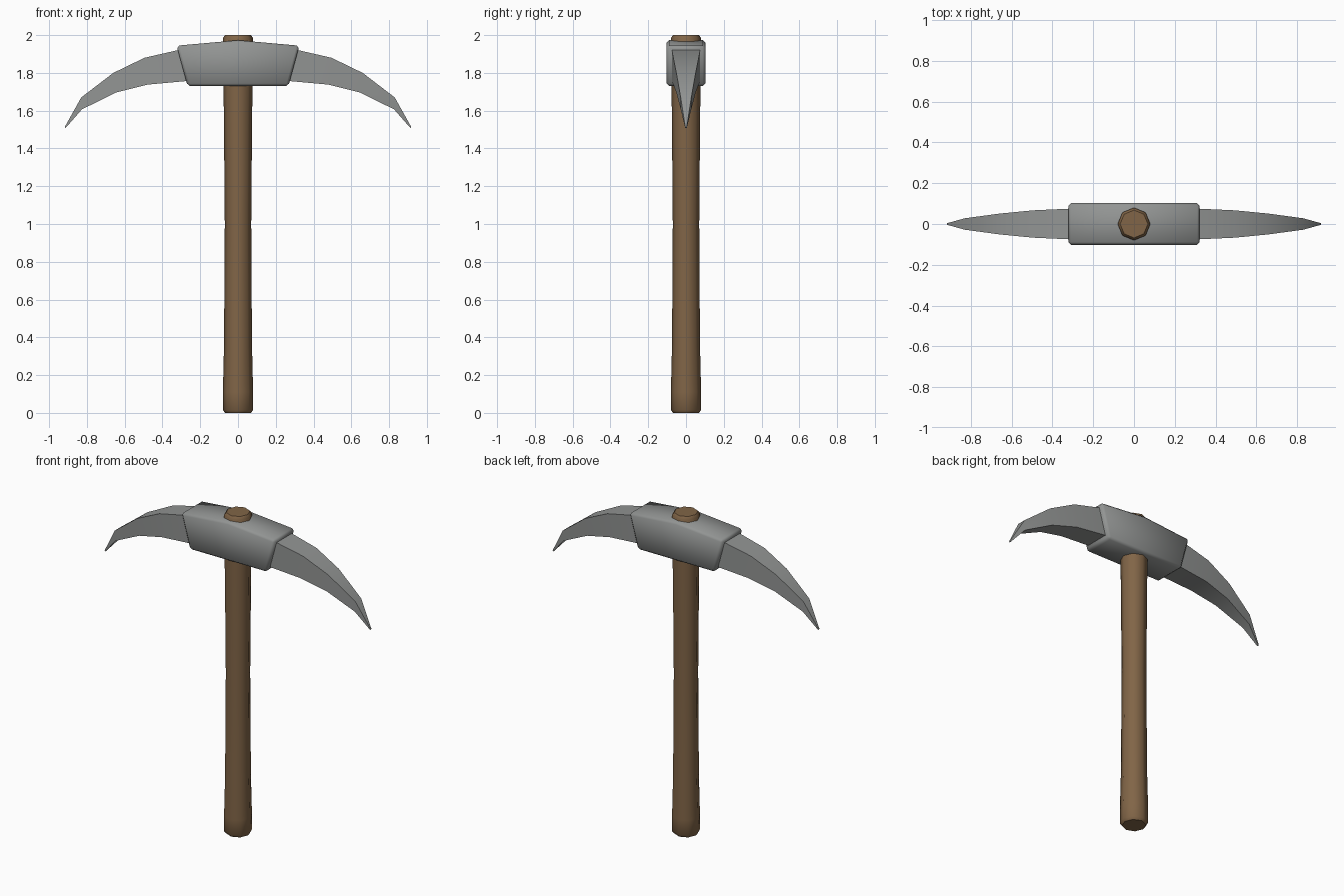
import bpy, bmesh, math

if "Cube" in bpy.data.objects:
    bpy.data.objects.remove(bpy.data.objects["Cube"])


def material(name, rgb):
    m = bpy.data.materials.new(name)
    m.diffuse_color = (*rgb, 1)
    m.use_nodes = True
    m.node_tree.nodes["Principled BSDF"].inputs["Base Color"].default_value = m.diffuse_color
    return m


WOOD = material("brown wood", (0.22, 0.13, 0.063))
IRON = material("grey iron", (0.29, 0.30, 0.295))


def loft(name, rings, mat, bevel=0.0, angle=40):
    """Skin a list of equal-length point rings and cap both ends."""
    bm = bmesh.new()
    loops = [[bm.verts.new(p) for p in ring] for ring in rings]
    n = len(loops[0])
    for a, b in zip(loops, loops[1:]):
        for i in range(n):
            j = (i + 1) % n
            bm.faces.new((a[i], a[j], b[j], b[i]))
    bm.faces.new(loops[0])
    bm.faces.new(loops[-1])
    bmesh.ops.recalc_face_normals(bm, faces=bm.faces)
    if bevel:
        edges = [e for e in bm.edges if e.calc_face_angle() > math.radians(20)]
        bmesh.ops.bevel(bm, geom=edges, offset=bevel, segments=1, affect='EDGES')
    mesh = bpy.data.meshes.new(name)
    bm.to_mesh(mesh)
    bm.free()
    mesh.materials.append(mat)
    ob = bpy.data.objects.new(name, mesh)
    bpy.context.collection.objects.link(ob)
    bpy.ops.object.select_all(action='DESELECT')
    ob.select_set(True)
    bpy.context.view_layer.objects.active = ob
    bpy.ops.object.shade_smooth_by_angle(angle=math.radians(angle))
    return ob


# Eight-sided handle, slightly waisted, with chamfered ends
profile = [(0, 0.068), (0.015, 0.08), (0.11, 0.08), (0.36, 0.074), (1.0, 0.07),
           (1.6, 0.075), (1.75, 0.078), (1.985, 0.08), (2.0, 0.068)]
loft("handle", [[(r * math.cos(k * math.pi / 4), r * math.sin(k * math.pi / 4), z)
                 for k in range(8)] for z, r in profile], WOOD, angle=50)

# Central socket block: peaked top, ends leaning inward towards the bottom
loft("head_socket", [[(x0, -0.103, 1.73), (x1, -0.103, zt), (x1, 0.103, zt), (x0, 0.103, 1.73)]
                     for x0, x1, zt in [(-0.267, -0.325, 1.944), (0, 0, 1.973),
                                        (0.267, 0.325, 1.944)]], IRON, bevel=0.014, angle=50)

# Curved tapering picks: top x, top z, bottom x, bottom z, half width
stations = [(0.22, 1.94, 0.20, 1.765, 0.077), (0.32, 1.92, 0.29, 1.755, 0.075),
            (0.495, 1.88, 0.478, 1.738, 0.067), (0.66, 1.80, 0.646, 1.696, 0.051),
            (0.83, 1.67, 0.826, 1.607, 0.028), (0.917, 1.514, 0.913, 1.508, 0.004)]
for side, s in (("left", -1), ("right", 1)):
    loft(side + "_pick", [[(s * xt, -w, zt), (s * xt, w, zt), (s * xb, w, zb), (s * xb, -w, zb)]
                          for xt, zt, xb, zb, w in stations], IRON, angle=50)
